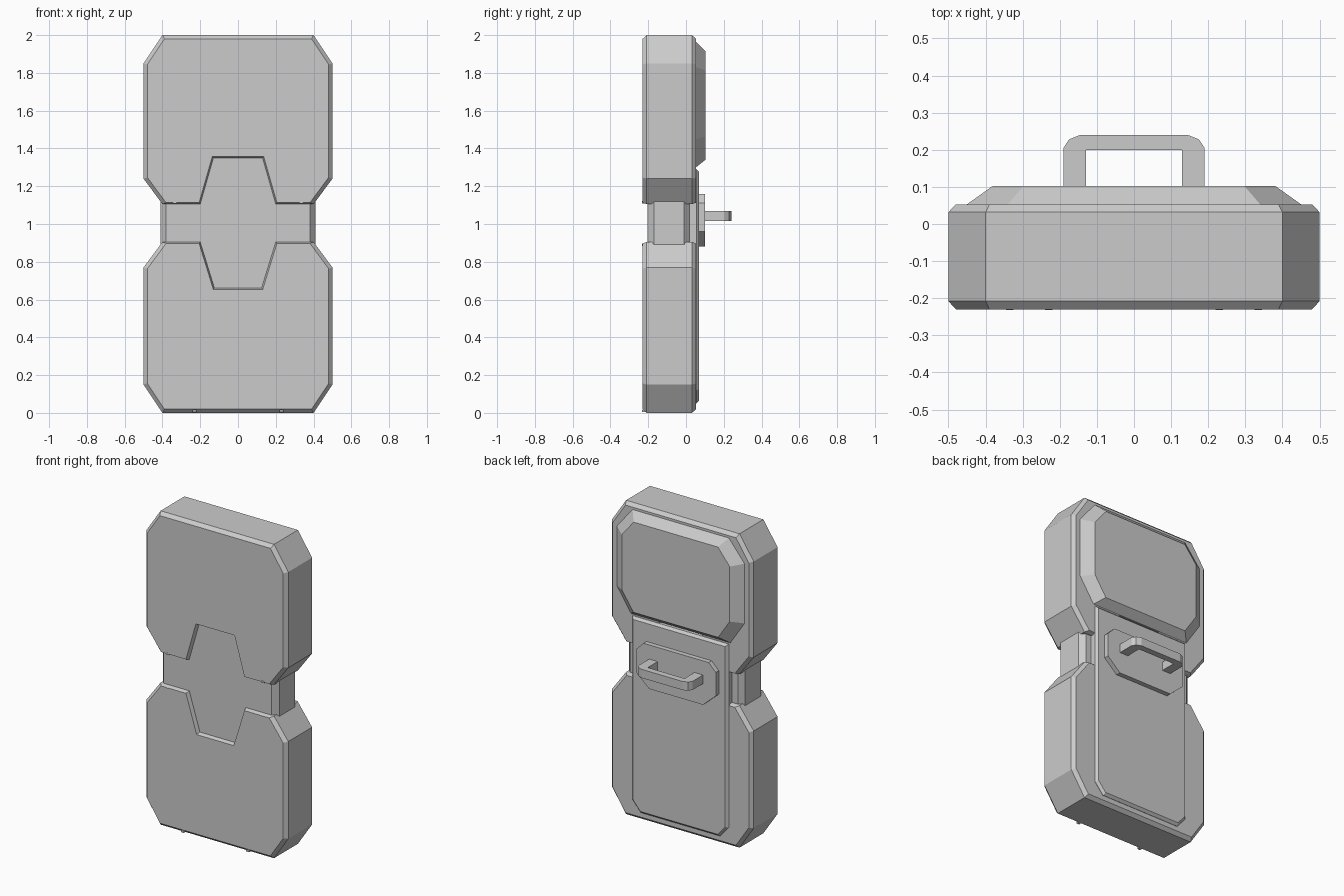
import bpy, bmesh
from mathutils import Vector

cube = bpy.data.objects.get("Cube")
if cube:
    bpy.data.objects.remove(cube, do_unlink=True)

grey = bpy.data.materials.new("plain grey")
grey.use_nodes = True
COLOUR = (0.6, 0.6, 0.6, 1)
grey.diffuse_color = COLOUR
grey.node_tree.nodes["Principled BSDF"].inputs["Base Color"].default_value = COLOUR


def inset(points, amounts):
    """Move each edge of a counter-clockwise outline inward by its own amount."""
    pts = [Vector(p) for p in points]
    count = len(pts)
    result = []
    for i, p in enumerate(pts):
        a = (p - pts[i - 1]).normalized()
        b = (pts[(i + 1) % count] - p).normalized()
        na, nb = Vector((-a.y, a.x)), Vector((-b.y, b.x))
        da, db = amounts[i - 1], amounts[i]
        det = na.x * nb.y - na.y * nb.x
        result.append(p + Vector((da * nb.y - db * na.y, db * na.x - da * nb.x)) / det)
    return result


def loft(name, layers, axis="y"):
    """Skin matching outlines stacked along an axis; layers are (depth, outline)."""
    bm = bmesh.new()
    rings = []
    for d, outline in layers:
        rings.append([bm.verts.new((u, d, v) if axis == "y" else (u, v, d)) for u, v in outline])
    for low, high in zip(rings, rings[1:]):
        for i in range(len(low)):
            j = (i + 1) % len(low)
            bm.faces.new((low[i], low[j], high[j], high[i]))
    bm.faces.new(rings[0])
    bm.faces.new(rings[-1])
    bmesh.ops.recalc_face_normals(bm, faces=bm.faces)
    mesh = bpy.data.meshes.new(name)
    bm.to_mesh(mesh)
    bm.free()
    mesh.materials.append(grey)
    obj = bpy.data.objects.new(name, mesh)
    bpy.context.collection.objects.link(obj)
    return obj


def mirrored(half):
    """Complete an outline given as its right half, from bottom to top."""
    return half + [(-x, z) for x, z in reversed(half)]


def shell(name, half, edge_amounts):
    """Chamfered case half; edge amounts follow the completed outline."""
    outline = mirrored(half)
    rim = inset(outline, edge_amounts)
    return loft(name, [(-0.23, rim), (-0.208, outline), (0.032, outline), (0.053, rim)])


# Upper and lower case halves, each with a tapered notch at the waist
wide, thin = 0.02, 0.008
shell("upper_case",
      [(0.13, 1.35), (0.2, 1.105), (0.4, 1.105), (0.5, 1.24), (0.5, 1.85), (0.4, 2.0)],
      [thin] * 2 + [wide] * 7 + [thin] * 3)
shell("lower_case",
      [(0.4, 0.0), (0.5, 0.15), (0.5, 0.77), (0.4, 0.905), (0.2, 0.905), (0.125, 0.662)],
      [wide] * 3 + [thin] * 5 + [wide] * 4)

# Waist core that shows between the halves and inside the notches
core = [(0.38, -0.205), (0.41, -0.17), (0.41, -0.01), (0.38, 0.02)]
loft("waist_core", [(0.6, mirrored(core)), (1.4, mirrored(core))], axis="z")

# Raised upper back panel with sloping sides
panel = mirrored([(0.35, 1.3), (0.45, 1.45), (0.45, 1.83), (0.34, 1.965)])
slope = [0.065, 0.07, 0.065, 0.05, 0.065, 0.07, 0.065, 0.04]
loft("upper_back_panel", [(0.04, panel), (0.053, panel), (0.103, inset(panel, slope))])

# Long lower back door
door = mirrored([(0.28, 0.05), (0.34, 0.12), (0.34, 1.29)])
loft("back_door", [(0.015, door), (0.055, door), (0.07, inset(door, [0.015] * 6))])

# Handle plate with clipped corners
plate = mirrored([(0.19, 0.88), (0.28, 0.96), (0.28, 1.11), (0.23, 1.16)])
loft("handle_plate", [(0.06, plate), (0.1, plate)])

# Carry handle
grip = mirrored([(0.13, 0.09), (0.19, 0.09), (0.19, 0.205), (0.175, 0.228), (0.145, 0.24)])
inner = [(0.13, 0.09), (0.13, 0.2), (-0.13, 0.2), (-0.13, 0.09)]
arch = grip + [inner[2], inner[1]]
loft("carry_handle", [(1.015, arch), (1.07, arch)], axis="z")

# Small studs on the front edges
for i, (x, z) in enumerate([(0.335, 1.115), (0.335, 0.89), (0.23, 0.01)]):
    for side in (-1, 1):
        c = x * side
        stud = [(c - 0.01, z - 0.006), (c + 0.01, z - 0.006), (c + 0.01, z + 0.006), (c - 0.01, z + 0.006)]
        loft(f"stud_{i}_{'left' if side > 0 else 'right'}", [(-0.232, stud), (-0.205, stud)])
